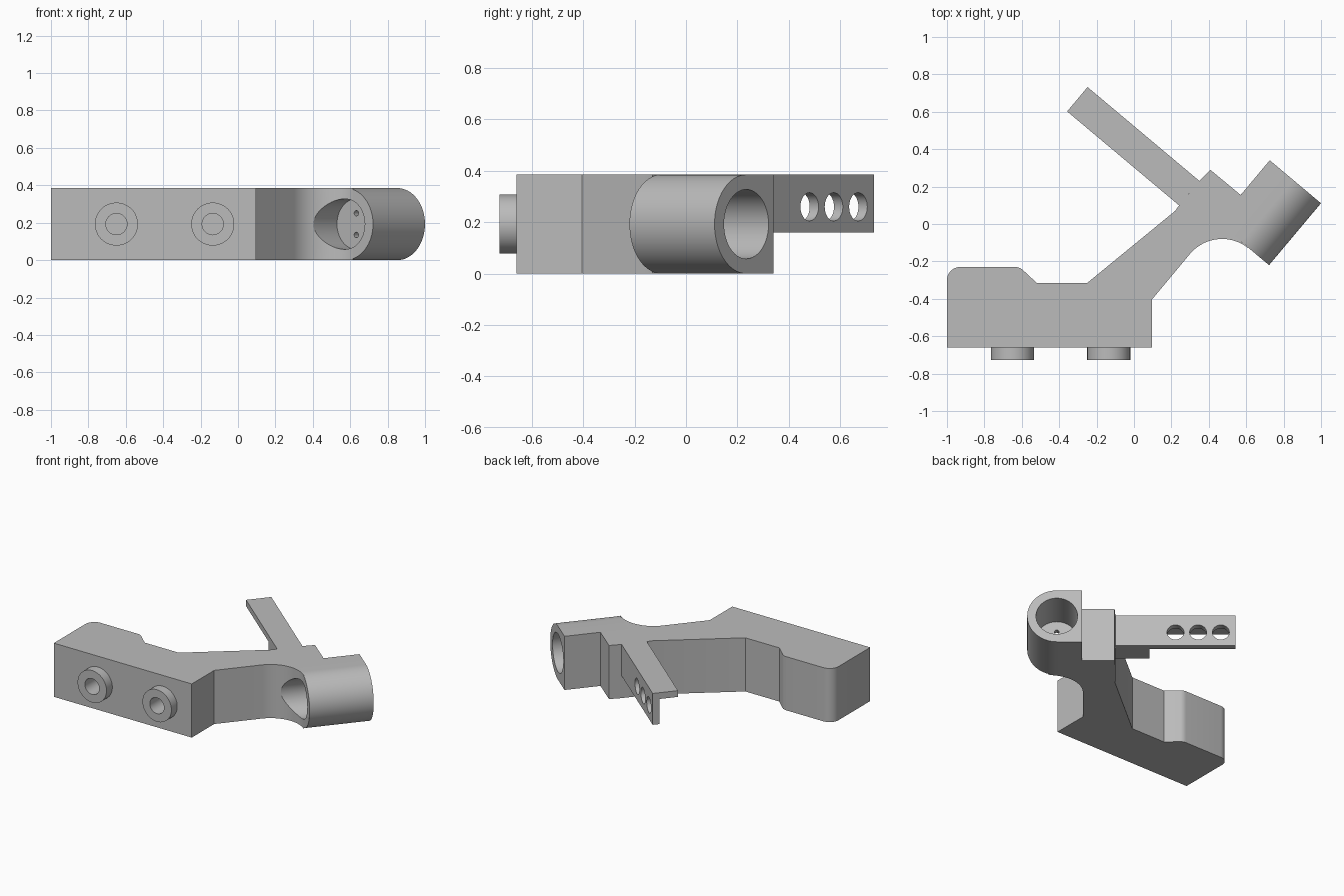
import bpy, bmesh
from math import radians, cos, sin, pi
from mathutils import Matrix, Vector

if "Cube" in bpy.data.objects:
    bpy.data.objects.remove(bpy.data.objects["Cube"])

H = 0.385          # full thickness of the bracket
MID = H / 2
TILT = 50          # direction of the barrel axis in plan

grey = bpy.data.materials.new("plain grey")
grey.use_nodes = True
grey.diffuse_color = (0.5, 0.5, 0.5, 1)
grey.node_tree.nodes["Principled BSDF"].inputs["Base Color"].default_value = (0.5, 0.5, 0.5, 1)


def frame(x, y, z, angle):
    """Local x lies in plan at the angle, local y is up, local z is the extrusion axis."""
    a = radians(angle)
    side, up = Vector((cos(a), sin(a), 0)), Vector((0, 0, 1))
    rot = Matrix((side, up, side.cross(up))).transposed().to_4x4()
    return Matrix.Translation((x, y, z)) @ rot


def arc(cx, cy, r, start, end, steps):
    angles = [radians(start + (end - start) * i / steps) for i in range(steps + 1)]
    return [(cx + r * cos(a), cy + r * sin(a)) for a in angles]


def prism(name, profile, z0, z1, matrix=Matrix()):
    bm = bmesh.new()
    low = [bm.verts.new((x, y, z0)) for x, y in profile]
    high = [bm.verts.new((x, y, z1)) for x, y in profile]
    bm.faces.new(low)
    bm.faces.new(high)
    for i in range(len(low)):
        j = (i + 1) % len(low)
        bm.faces.new((low[i], low[j], high[j], high[i]))
    bm.transform(matrix)
    bmesh.ops.recalc_face_normals(bm, faces=bm.faces)
    mesh = bpy.data.meshes.new(name)
    bm.to_mesh(mesh)
    bm.free()
    mesh.materials.append(grey)
    obj = bpy.data.objects.new(name, mesh)
    bpy.context.collection.objects.link(obj)
    return obj


def cylinder(name, r, z0, z1, matrix, cx=0, cy=0, sides=48):
    return prism(name, arc(cx, cy, r, 0, 360, sides)[:-1], z0, z1, matrix)


def cut(obj, cutters):
    """Subtract the cutters and keep the resulting mesh."""
    for c in cutters:
        mod = obj.modifiers.new("cut", "BOOLEAN")
        mod.operation, mod.solver, mod.object = "DIFFERENCE", "EXACT", c
    deps = bpy.context.evaluated_depsgraph_get()
    mesh = bpy.data.meshes.new_from_object(obj.evaluated_get(deps))
    obj.modifiers.clear()
    obj.data = mesh


# Barrel: square inner side, half-round outer side, along a tilted axis
R, BORE, LENGTH, FLAT = MID, 0.135, 0.432, 0.165
ux, uy = cos(radians(TILT)), sin(radians(TILT))
ax, ay = 0.722 - uy * R, -0.22 + ux * R
barrel_frame = frame(ax, ay, MID, TILT + 90)


def barrel_point(offset, along):
    return (ax - uy * offset + ux * along, ay + ux * offset + uy * along)


barrel = prism("barrel", [(FLAT, -R), (FLAT, R)] + arc(0, 0, R, 90, 270, 32),
               0, LENGTH, barrel_frame)

# Main body outline, with a concave fillet running into the barrel
outline = [(-1, -0.66), (0.095, -0.66), (0.095, -0.405)]
outline += arc(0.471, -0.304, 0.224, 140, 50, 24)
outline += [barrel_point(0, 0), barrel_point(FLAT, 0), barrel_point(FLAT, 0.19)]
outline += [(0.408, 0.29), (0.35, 0.23), (0.241, 0.1), (0.22, 0.07),
            (-0.25, -0.315), (-0.52, -0.315)]
outline += arc(-0.635, -0.29, 0.06, 48, 90, 6)
outline += arc(-0.93, -0.3, 0.07, 90, 180, 12)
body = prism("body", outline, 0, H)

# Two bores with a thin wall between them, pierced by two pin holes
front_bore = cylinder("front_bore_cutter", BORE, -0.4, 0.09, barrel_frame)
back_bore = cylinder("back_bore_cutter", BORE, 0.125, 0.6, barrel_frame)
pins = [cylinder("pin_hole_cutter", 0.015, 0.05, 0.2, barrel_frame, cy=s * 0.058, sides=16)
        for s in (-1, 1)]

# Side arm: angle section with a solid root
arm_frame = frame(0.35, 0.23, 0, TILT + 180)
ARM, WIDTH, LOW, WALL = 0.781, 0.17, 0.16, 0.045
angle_section = [(0, LOW), (WALL, LOW), (WALL, H - WALL), (WIDTH, H - WALL), (WIDTH, H), (0, H)]
arm = prism("side_arm", angle_section, 0, ARM, arm_frame)
arm_root = prism("side_arm_root",
                 [(WALL, LOW), (WIDTH, LOW), (WIDTH, H - WALL), (WALL, H - WALL)],
                 0, 0.22, arm_frame)
arm_holes = []
for along in (0.39, 0.537, 0.685):
    p = arm_frame @ Vector((0, 0, along))
    arm_holes.append(cylinder("arm_hole_cutter", 0.055, -0.1, 0.1,
                              frame(p.x, p.y, 0.26, TILT + 90), sides=32))

# Mounting bosses on the front, each with a blind hole
bosses, boss_holes = [], []
for label, x in (("right", -0.65), ("left", -0.135)):
    f = frame(x, -0.66, MID, 0)
    bosses.append(cylinder(label + "_boss", 0.115, 0, 0.066, f))
    boss_holes.append(cylinder("boss_hole_cutter", 0.057, -0.06, 0.2, f, sides=32))

cut(barrel, [front_bore, back_bore] + pins)
cut(body, [front_bore] + boss_holes)
cut(arm, arm_holes)
for boss, hole in zip(bosses, boss_holes):
    cut(boss, [hole])
for c in [front_bore, back_bore] + pins + arm_holes + boss_holes:
    bpy.data.objects.remove(c)

# Smooth the round walls, keep the hard edges
bpy.ops.object.select_all(action="DESELECT")
for obj in [body, barrel, arm, arm_root] + bosses:
    obj.select_set(True)
bpy.context.view_layer.objects.active = body
bpy.ops.object.shade_smooth_by_angle(angle=radians(30))
